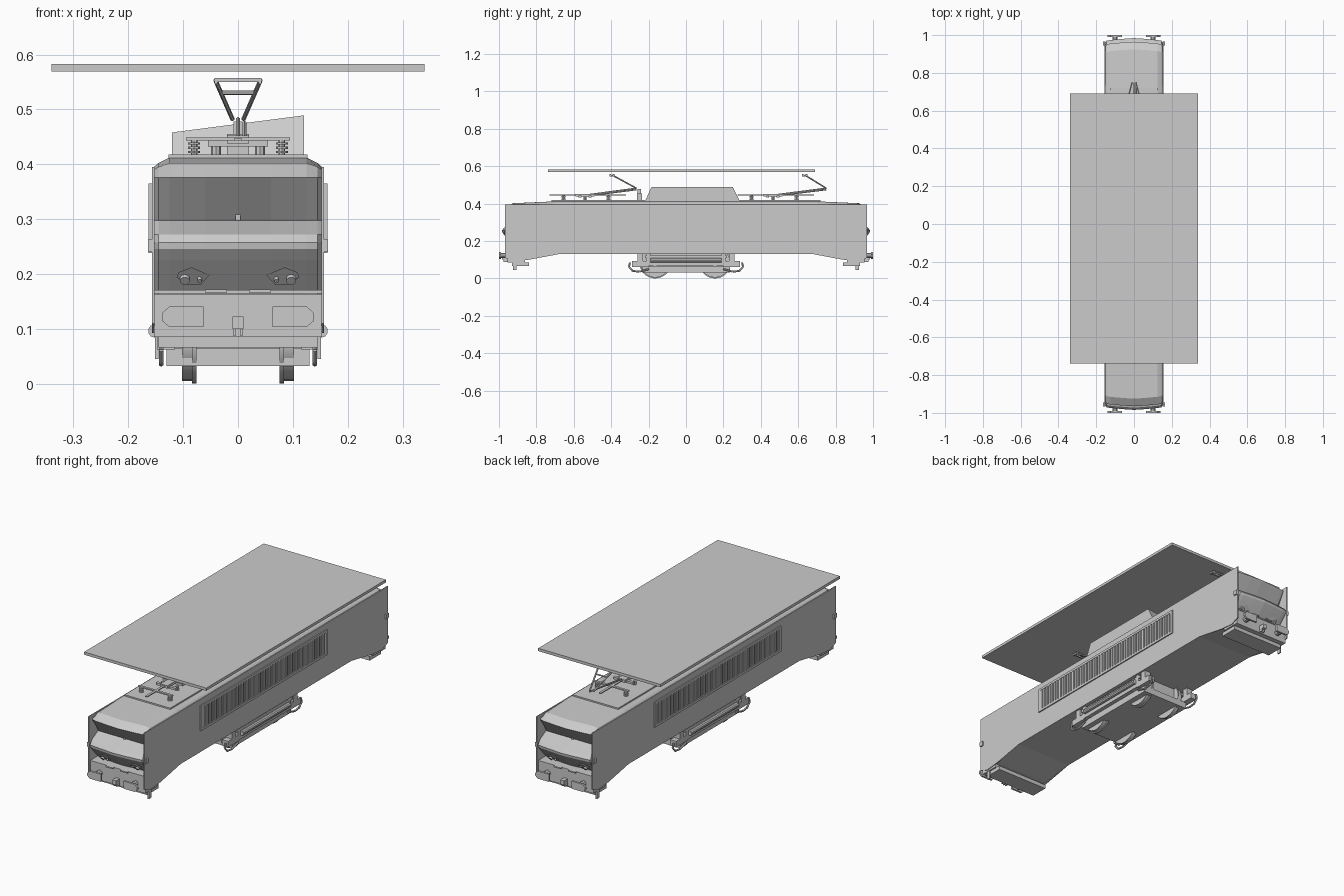
import bpy, bmesh, math
from mathutils import Vector, Matrix

if "Cube" in bpy.data.objects:
    bpy.data.objects.remove(bpy.data.objects["Cube"])

grey = bpy.data.materials.new("plain_grey")
grey.diffuse_color = (0.6, 0.6, 0.6, 1)
grey.use_nodes = True
grey.node_tree.nodes["Principled BSDF"].inputs["Base Color"].default_value = grey.diffuse_color


def finish(name, bm):
    bmesh.ops.recalc_face_normals(bm, faces=bm.faces)
    me = bpy.data.meshes.new(name)
    bm.to_mesh(me)
    bm.free()
    me.materials.append(grey)
    ob = bpy.data.objects.new(name, me)
    bpy.context.collection.objects.link(ob)
    return ob


def add_box(bm, x0, x1, y0, y1, z0, z1):
    m = Matrix.Translation(((x0 + x1) / 2, (y0 + y1) / 2, (z0 + z1) / 2))
    bmesh.ops.create_cube(bm, size=1, matrix=m @ Matrix.Diagonal((x1 - x0, y1 - y0, z1 - z0, 1)))


def boxes(name, items):
    bm = bmesh.new()
    for it in items:
        add_box(bm, *it)
    return finish(name, bm)


def add_rod(bm, a, b, r, sides=8, r2=None):
    a, b = Vector(a), Vector(b)
    d = b - a
    m = Matrix.Translation((a + b) / 2) @ d.to_track_quat('Z', 'Y').to_matrix().to_4x4()
    bmesh.ops.create_cone(bm, cap_ends=True, segments=sides, radius1=r,
                          radius2=r if r2 is None else r2, depth=d.length, matrix=m)


def rods(name, items, r, sides=8):
    bm = bmesh.new()
    for a, b in items:
        add_rod(bm, a, b, r, sides)
    return finish(name, bm)


def loft(name, rings):
    """Skin a row of equal point loops and cap both ends."""
    bm = bmesh.new()
    rs = [[bm.verts.new(p) for p in ring] for ring in rings]
    n = len(rs[0])
    for a, b in zip(rs, rs[1:]):
        for i in range(n):
            j = (i + 1) % n
            bm.faces.new((a[i], a[j], b[j], b[i]))
    bm.faces.new(rs[0])
    bm.faces.new(rs[-1])
    return finish(name, bm)


# body with the broken nose cab at both ends: (y, z) half outline, lofted across x
half = [(0.68, 0.13), (0.84, 0.105), (0.90, 0.10), (0.91, 0.165), (0.965, 0.225),
        (0.982, 0.245), (0.984, 0.257), (0.972, 0.272), (0.895, 0.297), (0.965, 0.376), (0.925, 0.402)]
rings = []
for x, back, drop in ((-0.153, .03, .012), (-0.145, .014, .007), (-0.125, .010, 0), (-0.06, .004, 0),
                      (0, 0, 0), (0.06, .004, 0), (0.125, .010, 0), (0.145, .014, .007), (0.153, .03, .012)):
    side = [(y - (back if y > 0.9 else 0), z - (drop if z > 0.39 else 0)) for y, z in half]
    side.append((0.70, 0.412 - drop * 1.4))
    rings.append([(x, y, z) for y, z in side] + [(x, -y, z) for y, z in reversed(side)])
body = loft("body_and_cabs", rings)

# side sheets running past the cabs
edge = [(0.68, 0.13), (0.84, 0.10), (0.92, 0.092), (0.967, 0.11), (0.967, 0.395)]
outline = edge + [(-y, z) for y, z in reversed(edge)]
for s, label in ((-1, "left"), (1, "right")):
    loft(label + "_side_sheet", [[(s * x, y, z) for y, z in outline] for x in (0.152, 0.157)])
    # louvre panel: frame and upright slats
    y0, y1, z0, z1 = -0.525, 0.48, 0.238, 0.365
    xs = sorted((s * 0.156, s * 0.163))
    boxes(label + "_louvre_frame", [(*xs, y0, y1, z0, z0 + .012), (*xs, y0, y1, z1 - .012, z1),
                                    (*xs, y0, y0 + .015, z0, z1), (*xs, y1 - .015, y1, z0, z1)])
    n = 50
    step = 0.975 / n
    xs = sorted((s * 0.156, s * 0.1615))
    boxes(label + "_louvre_slats", [(*xs, -0.51 + i * step, -0.51 + (i + .6) * step, 0.25, 0.353)
                                    for i in range(n)])

# roof deck and the slanted equipment housing
boxes("roof_deck", [(-0.127, 0.127, -0.72, 0.72, 0.405, 0.418)])
loft("roof_housing", [[(x, -0.22, 0.41), (x, -0.185, z), (x, 0.25, z), (x, 0.29, 0.41)]
                      for x, z in ((-0.12, 0.458), (0.12, 0.489))])

# overhead panel
boxes("overhead_panel", [(-0.34, 0.34, -0.738, 0.69, 0.569, 0.583)])

# pantographs: base, lower arm, V-shaped upper arm and head
for label, base, knee, head in (("front", -0.54, -0.265, -0.395), ("rear", 0.465, 0.75, 0.635)):
    arms = [((0, base, 0.445), (0, knee, 0.482)), ((0.012, base, 0.44), (0.012, knee, 0.475))]
    for s in (-1, 1):
        arms.append(((s * .010, knee, 0.482), (s * .041, head, 0.553)))
    m = (knee + head * 2) / 3
    arms.append(((-0.028, m, 0.53), (0.028, m, 0.53)))
    rods(label + "_pantograph_arms", arms, 0.004, 6)
    boxes(label + "_pantograph_head", [(-.043, .043, head - .014, head - .006, .550, .557),
                                       (-.043, .043, head + .006, head + .014, .550, .557),
                                       (-.043, -.037, head - .014, head + .014, .546, .553),
                                       (.037, .043, head - .014, head + .014, .546, .553)])
    boxes(label + "_pantograph_base", [(-.02, .02, base - .05, base + .05, .438, .452),
                                       (-.055, .055, base - .035, base - .02, .432, .443),
                                       (-.055, .055, base + .02, base + .035, .432, .443),
                                       (-.095, .095, base - .12, base - .108, .443, .449),
                                       (-.095, .095, base + .12, base + .132, .443, .449),
                                       (-.006, .006, base - .19, base + .22, .443, .448)])
    # ribbed roof insulators
    bm = bmesh.new()
    for x in (-0.08, 0.08):
        for y in (base - .114, base + .126):
            add_rod(bm, (x, y, 0.416), (x, y, 0.446), 0.006)
            for z in (0.422, 0.430, 0.438):
                add_rod(bm, (x, y, z - .002), (x, y, z + .002), 0.011)
    for x in (-0.04, 0.04):
        add_rod(bm, (x, base, 0.416), (x, base, 0.438), 0.009)
    finish(label + "_roof_insulators", bm)
boxes("roof_switch", [(-.02, .02, -.262, -.235, .415, .455), (-.008, .008, -.258, -.24, .455, .478)])

# fittings on both ends
for e, label in ((-1, "front"), (1, "rear")):
    def yy(a, b):
        return sorted((e * a, e * b))
    boxes(label + "_buffer_beam", [(-.153, .153, *yy(.86, .955), .085, .163),
                                   (-.145, .145, *yy(.84, .93), .066, .086)])
    boxes(label + "_step_ledge", [(-.157, .157, *yy(.87, .957), .164, .171),
                                  (-.06, -.02, *yy(.95, .967), .166, .172),
                                  (.02, .06, *yy(.95, .967), .166, .172)])
    boxes(label + "_coupling", [(-.010, .010, *yy(.95, .985), .10, .122),
                                (-.009, -.004, *yy(.955, .975), .088, .11),
                                (.004, .009, *yy(.955, .975), .088, .11)])
    boxes(label + "_windscreen_post", [(-.005, .005, *yy(.89, .905), .297, .312)])
    boxes(label + "_rail_guard", [(e * -.148 - .003, e * -.148 + .003, *yy(.905, .925), .045, .09)])
    for s in (-1, 1):
        # buffer with a cut-corner plate
        o = [(.063, .103), (.063, .141), (.125, .141), (.139, .128), (.139, .115), (.125, .103)]
        loft(label + "_buffer_plate", [[(s * x, e * y, z) for x, z in o] for y in (.99, 1.0)])
        rods(label + "_buffer_stem", [((s * .1, e * .95, .122), (s * .1, e * .992, .122))], .014, 10)
        # headlight plate with two lamps on the lower nose
        f = lambda z, out: e * (.929 + (z - .195) * .92 + out)
        o = [(.052, .198), (.068, .180), (.092, .180), (.112, .194), (.108, .203), (.085, .212)]
        loft(label + "_headlight_plate", [[(s * x, f(z, k), z) for x, z in o] for k in (0, .008)])
        bm = bmesh.new()
        for x, r in ((.097, .009), (.07, .004)):
            p = Vector((s * x, f(.194, .004), .194))
            add_rod(bm, p, p + Vector((0, e * .008, -.007)), r, 12)
        finish(label + "_lamps", bm)
        # cab side handle
        boxes(label + "_cab_handle", [(s * .16 - .004, s * .16 + .004, *yy(.945, .965), .24, .263)])

# centre bogie
boxes("bogie_frame", [(-.13, .13, -.235, .235, .032, .064), (-.12, .12, -.21, .21, .06, .135)])
for s, label in ((-1, "left"), (1, "right")):
    xs = sorted((s * .115, s * .148))
    boxes(label + "_bogie_beam", [(*xs, -.22, .22, .066, .086), (*xs, -.22, .22, .108, .122),
                                  (*xs, -.29, -.20, .062, .092), (*xs, .20, .29, .062, .092),
                                  (*xs, -.26, -.23, .085, .132), (*xs, .23, .26, .085, .132),
                                  (*xs, -.21, -.19, .066, .13), (*xs, .19, .21, .066, .13)])
    rods(label + "_bogie_tank", [((s * .152, -.19, .096), (s * .152, .19, .096))], .012, 10)
    pipes = []
    for e in (-1, 1):
        pts = [(s * .14, e * y, z) for y, z in ((.20, .05), (.25, .036), (.285, .04), (.305, .062), (.30, .085))]
        pipes += list(zip(pts, pts[1:]))
    rods(label + "_sand_pipes", pipes, .005, 6)
    # wheels with flanges
    bm = bmesh.new()
    for y in (-.165, .155):
        add_rod(bm, (s * .084, y, .085), (s * .102, y, .085), .080, 28)
        add_rod(bm, (s * .076, y, .085), (s * .084, y, .085), .085, 28)
        add_rod(bm, (s * .10, y, .085), (s * .146, y, .085), .022, 12)
    wheels = finish(label + "_wheels", bm)
    bpy.ops.object.select_all(action='DESELECT')
    wheels.select_set(True)
    bpy.context.view_layer.objects.active = wheels
    bpy.ops.object.shade_smooth_by_angle(angle=math.radians(35))
